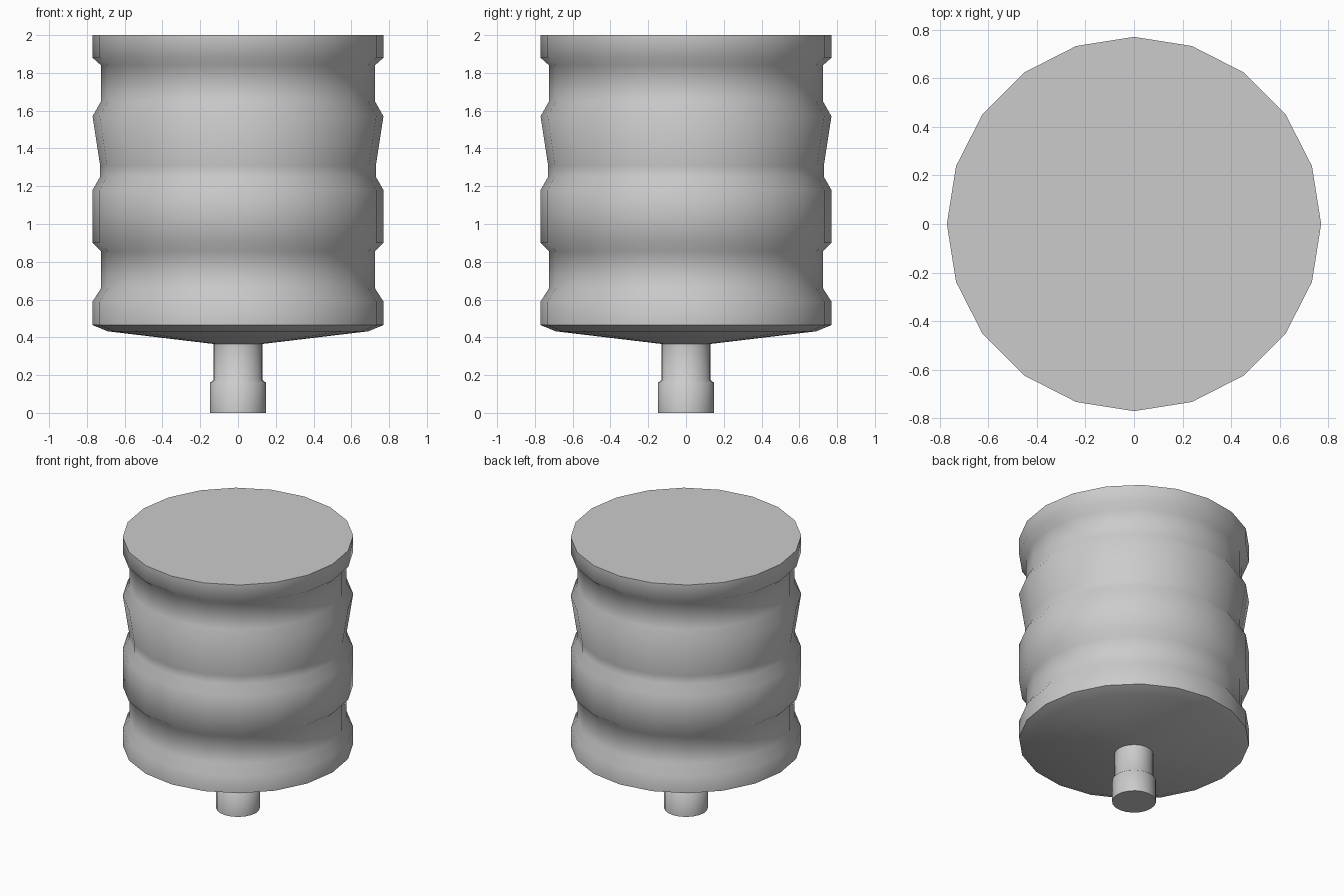
import bpy, bmesh, math

if "Cube" in bpy.data.objects:
    bpy.data.objects.remove(bpy.data.objects["Cube"])

SIDES = 20


def lathe(name, profile, angle):
    """Revolve (radius, z) points, listed bottom to top, and cap both ends."""
    bm = bmesh.new()
    rings = []
    for r, z in profile:
        rings.append([bm.verts.new((r * math.cos(2 * math.pi * i / SIDES),
                                    r * math.sin(2 * math.pi * i / SIDES), z))
                      for i in range(SIDES)])
    for low, high in zip(rings, rings[1:]):
        for i in range(SIDES):
            j = (i + 1) % SIDES
            bm.faces.new((low[i], low[j], high[j], high[i]))
    bm.faces.new(rings[0][::-1])
    bm.faces.new(rings[-1])
    mesh = bpy.data.meshes.new(name)
    bm.to_mesh(mesh)
    bm.free()
    obj = bpy.data.objects.new(name, mesh)
    bpy.context.collection.objects.link(obj)
    bpy.ops.object.select_all(action='DESELECT')
    obj.select_set(True)
    bpy.context.view_layer.objects.active = obj
    bpy.ops.object.shade_smooth_by_angle(angle=math.radians(angle))
    return obj


# Grooved drum, shallow cone underside and stepped stem in one closed lathe
lathe("grooved_knob", [
    # stem foot and neck
    (0.147, 0.0), (0.147, 0.16), (0.13, 0.175), (0.13, 0.365),
    # underside cone and chamfer
    (0.69, 0.432), (0.77, 0.465),
    # lower rib and groove
    (0.77, 0.59), (0.725, 0.66), (0.725, 0.855), (0.77, 0.90),
    # middle rib and tapered rib
    (0.77, 1.18), (0.73, 1.25), (0.73, 1.31), (0.77, 1.57),
    # upper groove and top rim
    (0.725, 1.65), (0.725, 1.84), (0.77, 1.88), (0.77, 2.0),
], 60)
